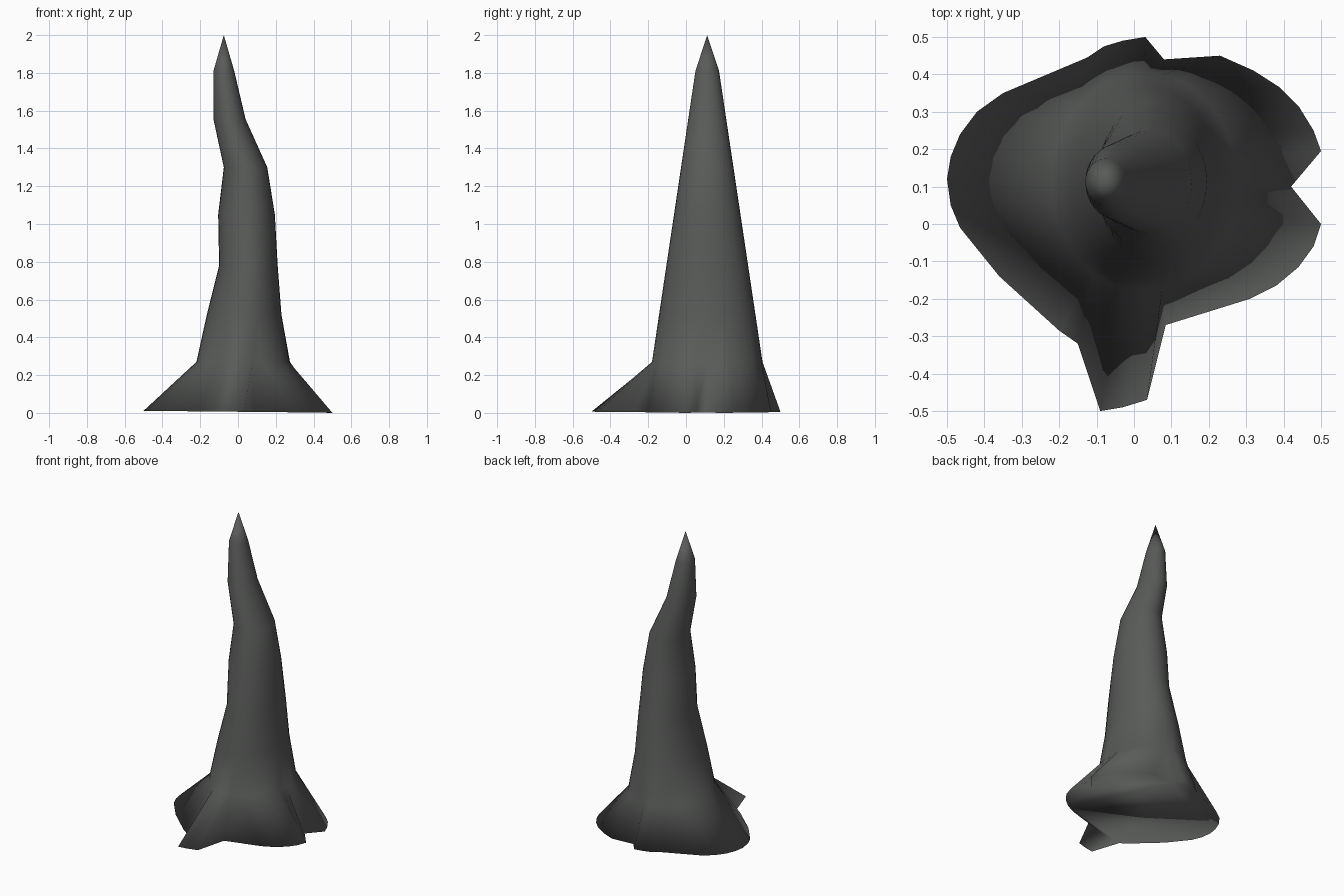
import bpy, bmesh, math

if "Cube" in bpy.data.objects:
    bpy.data.objects.remove(bpy.data.objects["Cube"])

# Root outline at the foot, 32 points counter-clockwise from the +x notch
FOOT = [(.42, .10), (.5, .195), (.48, .25), (.44, .315), (.39, .365), (.32, .41),
        (.23, .45), (.08, .44), (.03, .5), (-.03, .49), (-.08, .475), (-.125, .445),
        (-.35, .35), (-.42, .30), (-.465, .24), (-.49, .18), (-.5, .12), (-.49, .05),
        (-.465, -.01), (-.36, -.14), (-.2, -.285), (-.15, -.32), (-.09, -.5),
        (-.03, -.49), (.035, -.47), (.085, -.27), (.31, -.2), (.38, -.165),
        (.44, -.115), (.48, -.06), (.5, .0), (.46, .05)]
N = len(FOOT)

# Trunk rings: height, left x, right x (the y sides taper in a straight line)
RINGS = [(.27, -.22, .275), (.52, -.165, .23), (.78, -.10, .21), (1.05, -.105, .195),
         (1.30, -.075, .155), (1.555, -.13, .04), (1.81, -.13, -.02)]
TIP = (-.075, .112, 2.0)


def lerp(a, b, t):
    return a + (b - a) * t


bm = bmesh.new()

# Flared foot, very slightly tilted
rows = [[bm.verts.new((x, y, .006 - .01 * x if x < .5 else 0)) for x, y in FOOT]]

# Bent tapering trunk
for z, left, right in RINGS:
    t = (z - .27) / (1.81 - .27)
    front, back = lerp(-.18, .05, t), lerp(.405, .175, t)
    row = []
    for i in range(N):
        a = 2 * math.pi * i / N
        row.append(bm.verts.new(((left + right) / 2 + (right - left) / 2 * math.cos(a),
                                 (front + back) / 2 + (back - front) / 2 * math.sin(a), z)))
    rows.append(row)

for low, high in zip(rows, rows[1:]):
    for i in range(N):
        j = (i + 1) % N
        bm.faces.new((low[i], low[j], high[j], high[i]))

# Pointed tip and closed underside
tip = bm.verts.new(TIP)
for i in range(N):
    bm.faces.new((rows[-1][i], rows[-1][(i + 1) % N], tip))
bm.faces.new(rows[0][::-1])

for f in bm.faces:
    f.smooth = True

mesh = bpy.data.meshes.new("broken_trunk")
bm.to_mesh(mesh)
bm.free()
trunk = bpy.data.objects.new("broken_trunk", mesh)
bpy.context.collection.objects.link(trunk)

# Charred grey bark
bark = bpy.data.materials.new("bark")
bark.diffuse_color = (.1, .105, .1, 1)
bark.use_nodes = True
bark.node_tree.nodes["Principled BSDF"].inputs["Base Color"].default_value = bark.diffuse_color
mesh.materials.append(bark)
